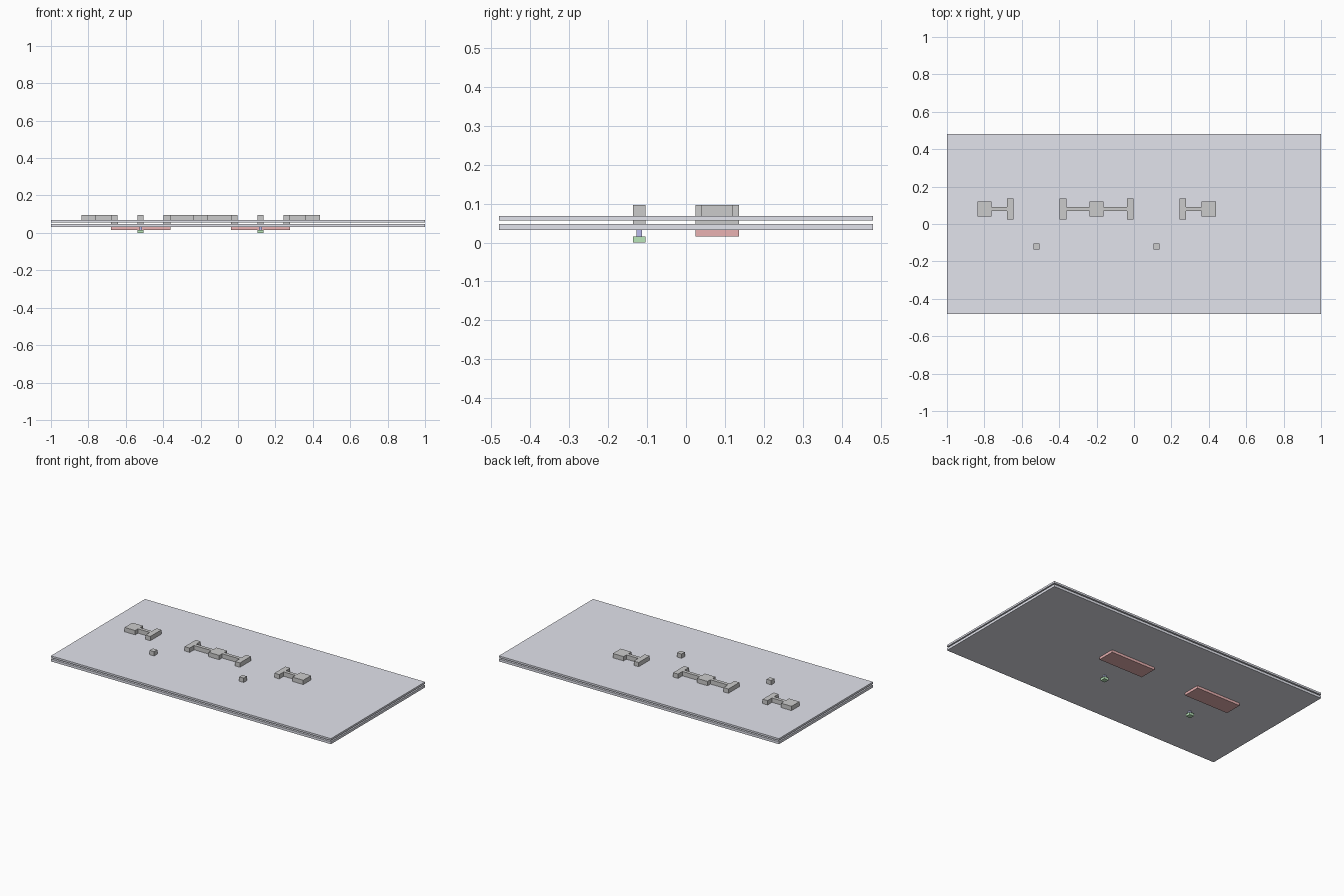
import bpy, bmesh

if "Cube" in bpy.data.objects:
    bpy.data.objects.remove(bpy.data.objects["Cube"])

def material(name, rgb):
    m = bpy.data.materials.new(name)
    m.diffuse_color = (*rgb, 1)
    m.use_nodes = True
    m.node_tree.nodes["Principled BSDF"].inputs["Base Color"].default_value = m.diffuse_color
    return m

PLATE = material("pale_lavender", (0.76, 0.77, 0.84))
RED = material("red", (0.82, 0.45, 0.45))
GREEN = material("green", (0.5, 0.8, 0.5))
BLUE = material("blue", (0.5, 0.5, 0.85))

def prism(name, outline, z0, z1, mat=None):
    """Extrude a flat outline from z0 up to z1."""
    bm = bmesh.new()
    face = bm.faces.new([bm.verts.new((x, y, z0)) for x, y in outline])
    top = bmesh.ops.extrude_face_region(bm, geom=[face])["geom"]
    bmesh.ops.translate(bm, vec=(0, 0, z1 - z0),
                        verts=[v for v in top if isinstance(v, bmesh.types.BMVert)])
    bmesh.ops.recalc_face_normals(bm, faces=bm.faces)
    mesh = bpy.data.meshes.new(name)
    bm.to_mesh(mesh)
    bm.free()
    obj = bpy.data.objects.new(name, mesh)
    bpy.context.collection.objects.link(obj)
    if mat:
        mesh.materials.append(mat)
    return obj

def block(name, cx, cy, hx, hy, z0, z1, mat=None):
    return prism(name, [(cx - hx, cy - hy), (cx + hx, cy - hy),
                        (cx + hx, cy + hy), (cx - hx, cy + hy)], z0, z1, mat)

def trace(name, spans):
    """Stepped strip: spans are (x0, x1, half width), mirrored about the row line."""
    half = [(x, w) for x0, x1, w in spans for x in (x0, x1)]
    outline = [(x, ROW + w) for x, w in half]
    outline += [(x, ROW - w) for x, w in reversed(half)]
    prism(name, outline, Z_TOP, Z_MAX)

ROW, GATE_Y = 0.08, -0.12
WIDE, PAD, THIN = 0.056, 0.04, 0.011
Z_BASE, Z_LOW, Z_GAP, Z_UP, Z_TOP, Z_MAX = 0.016, 0.032, 0.048, 0.056, 0.068, 0.096

# Two large thin sheets
block("lower_sheet", 0, 0, 1, 0.48, Z_LOW, Z_GAP, PLATE)
block("upper_sheet", 0, 0, 1, 0.48, Z_UP, Z_TOP, PLATE)

# Stepped conductors on top
trace("left_trace", [(-0.838, -0.763, PAD), (-0.763, -0.678, THIN), (-0.678, -0.643, WIDE)])
trace("middle_trace", [(-0.398, -0.362, WIDE), (-0.362, -0.238, THIN), (-0.238, -0.162, PAD),
                       (-0.162, -0.038, THIN), (-0.038, -0.003, WIDE)])
trace("right_trace", [(0.243, 0.278, WIDE), (0.278, 0.362, THIN), (0.362, 0.438, PAD)])

for side, cx in (("left", -0.52), ("right", 0.12)):
    # Red strip underneath with contacts bridging the gap at both ends
    block(side + "_red_strip", cx, ROW, 0.158, WIDE, Z_BASE, Z_LOW, RED)
    for end, s in (("a", -1), ("b", 1)):
        block(f"{side}_contact_{end}", cx + s * 0.14, ROW, 0.018, WIDE, Z_GAP, Z_UP)
    # Small stack: top pad, gap contact, blue stem, green foot
    block(side + "_small_pad", cx, GATE_Y, 0.016, 0.016, Z_TOP, Z_MAX)
    block(side + "_small_contact", cx, GATE_Y, 0.016, 0.016, Z_GAP, Z_UP)
    block(side + "_blue_stem", cx, GATE_Y, 0.007, 0.007, Z_BASE, Z_LOW, BLUE)
    block(side + "_green_foot", cx, GATE_Y, 0.016, 0.016, 0, Z_BASE, GREEN)
